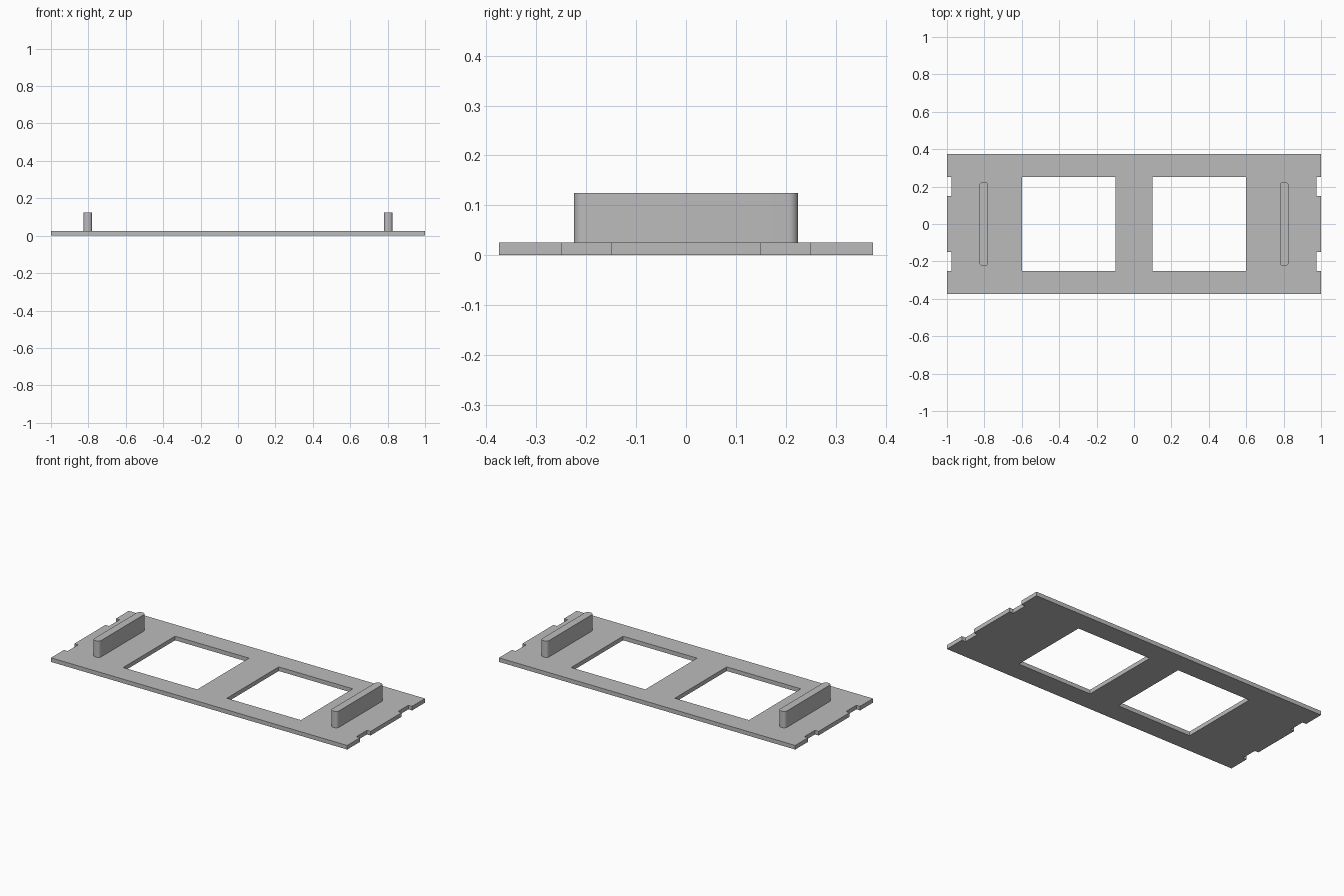
import bpy, bmesh, math

if "Cube" in bpy.data.objects:
    bpy.data.objects.remove(bpy.data.objects["Cube"])

grey = bpy.data.materials.new("light grey")
grey.diffuse_color = (0.5, 0.5, 0.5, 1)
grey.use_nodes = True
grey.node_tree.nodes["Principled BSDF"].inputs["Base Color"].default_value = grey.diffuse_color


def finish(bm, name):
    bmesh.ops.recalc_face_normals(bm, faces=bm.faces)
    mesh = bpy.data.meshes.new(name)
    bm.to_mesh(mesh)
    bm.free()
    mesh.materials.append(grey)
    obj = bpy.data.objects.new(name, mesh)
    bpy.context.collection.objects.link(obj)
    return obj


def extrude_up(bm, height):
    ext = bmesh.ops.extrude_face_region(bm, geom=bm.faces[:])
    verts = [g for g in ext["geom"] if isinstance(g, bmesh.types.BMVert)]
    bmesh.ops.translate(bm, verts=verts, vec=(0, 0, height))


# Base plate: grid of cells, leaving out the two windows and the end notches
THICK = 0.025
xs = [-1, -0.975, -0.6, -0.1, 0.1, 0.6, 0.975, 1]
ys = [-0.375, -0.25, -0.15, 0.15, 0.25, 0.375]
bm = bmesh.new()
grid = [[bm.verts.new((x, y, 0)) for y in ys] for x in xs]
for i in range(len(xs) - 1):
    for j in range(len(ys) - 1):
        window = i in (2, 4) and j in (1, 2, 3)
        notch = i in (0, 6) and j in (1, 3)
        if not window and not notch:
            bm.faces.new((grid[i][j], grid[i + 1][j],
                          grid[i + 1][j + 1], grid[i][j + 1]))
bmesh.ops.delete(bm, geom=[v for v in bm.verts if not v.link_faces], context='VERTS')
extrude_up(bm, THICK)
finish(bm, "base_plate")

# Upright ribs with rounded vertical corners
HALF_W, HALF_L, R, STEPS = 0.0235, 0.225, 0.02, 8
for side, name in ((-1, "left_rib"), (1, "right_rib")):
    bm = bmesh.new()
    outline = []
    for k, (sx, sy) in enumerate(((1, 1), (-1, 1), (-1, -1), (1, -1))):
        for s in range(STEPS + 1):
            a = math.pi / 2 * (k + s / STEPS)
            outline.append(bm.verts.new((
                side * 0.803 + sx * (HALF_W - R) + R * math.cos(a),
                sy * (HALF_L - R) + R * math.sin(a), THICK)))
    bm.faces.new(outline)
    extrude_up(bm, 0.1)
    rib = finish(bm, name)
    bpy.ops.object.select_all(action='DESELECT')
    rib.select_set(True)
    bpy.context.view_layer.objects.active = rib
    bpy.ops.object.shade_smooth_by_angle(angle=math.radians(30))
